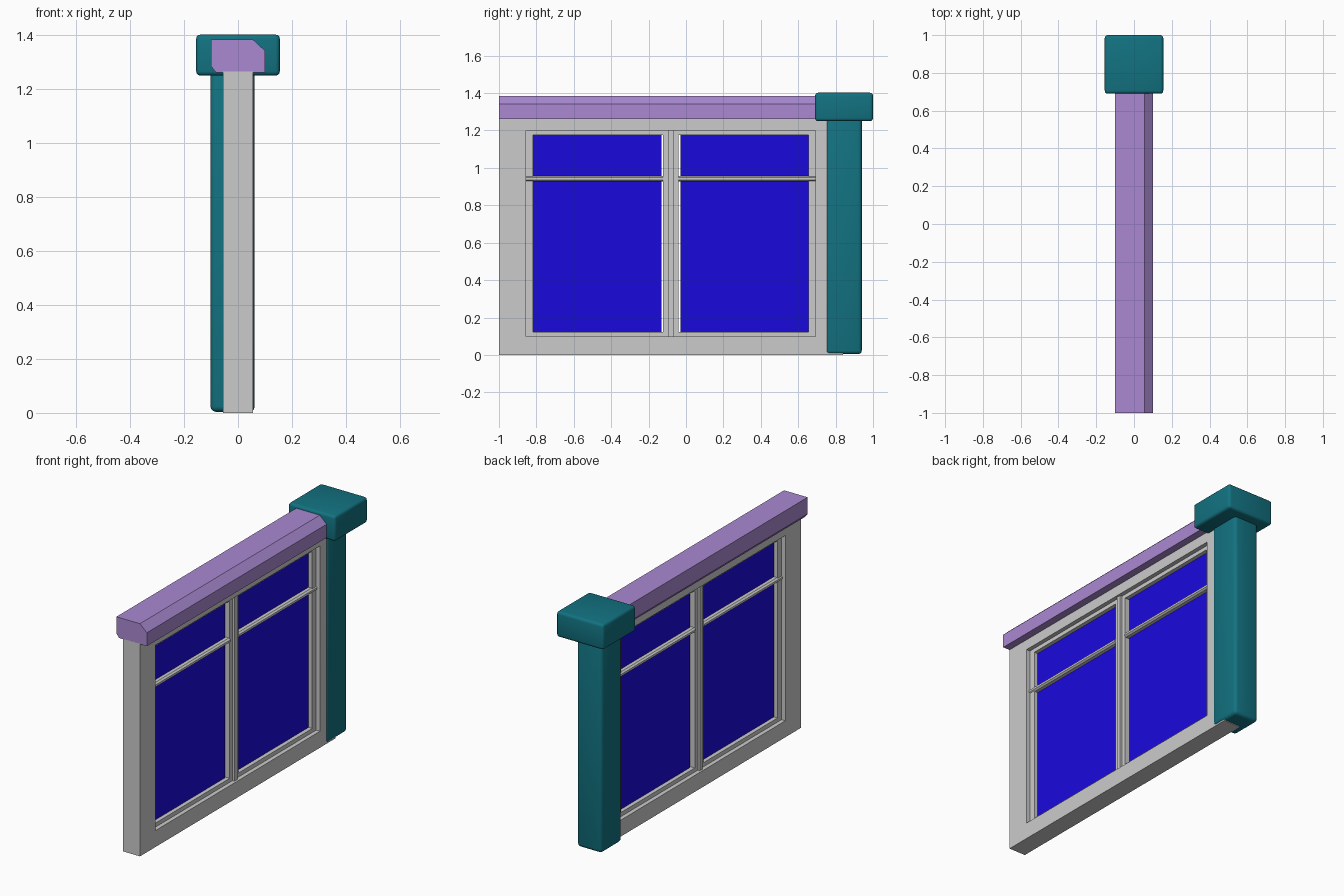
import bpy, bmesh, math

if "Cube" in bpy.data.objects:
    bpy.data.objects.remove(bpy.data.objects["Cube"])


def material(name, rgb):
    m = bpy.data.materials.new(name)
    m.diffuse_color = (*rgb, 1)
    m.use_nodes = True
    m.node_tree.nodes["Principled BSDF"].inputs["Base Color"].default_value = m.diffuse_color
    return m


TEAL = material("teal", (0.006, 0.17, 0.22))
LILAC = material("lilac", (0.40, 0.25, 0.64))
BLUE = material("blue", (0.01, 0.003, 0.72))


def extrude(name, pts, axis, a, b, mat=None, hole=None):
    """Extrude a closed profile along x (pts = y,z) or y (pts = x,z)."""
    def place(p, t):
        return (t, p[0], p[1]) if axis == "x" else (p[0], t, p[1])
    bm = bmesh.new()
    rings = []
    for loop in ([pts, hole] if hole else [pts]):
        rings.append([[bm.verts.new(place(p, t)) for p in loop] for t in (a, b)])
    n = len(pts)
    for lo, hi in rings:
        for i in range(n):
            j = (i + 1) % n
            bm.faces.new((lo[i], lo[j], hi[j], hi[i]))
    for end in (0, 1):
        if hole:
            o, h = rings[0][end], rings[1][end]
            for i in range(n):
                j = (i + 1) % n
                bm.faces.new((o[i], o[j], h[j], h[i]))
        else:
            bm.faces.new(rings[0][end])
    bmesh.ops.recalc_face_normals(bm, faces=bm.faces)
    # merge the coplanar ring quads visually by keeping them flat
    me = bpy.data.meshes.new(name)
    bm.to_mesh(me)
    bm.free()
    ob = bpy.data.objects.new(name, me)
    bpy.context.collection.objects.link(ob)
    if mat:
        me.materials.append(mat)
    return ob


def rect(u0, u1, v0, v1):
    return [(u0, v0), (u1, v0), (u1, v1), (u0, v1)]


def soft_box(name, x, y, z, bevel, mat):
    ob = extrude(name, rect(*y, *z), "x", *x, mat)
    mod = ob.modifiers.new("round", "BEVEL")
    mod.width, mod.segments = bevel, 3
    for p in ob.data.polygons:
        p.use_smooth = True
    return ob


# wall panel with window opening
extrude("wall", rect(-1, 0.84, 0, 1.265), "x", -0.055, 0.055,
        hole=rect(-0.855, 0.692, 0.098, 1.2))

# window frame inside the opening
extrude("window_frame", rect(-0.855, 0.692, 0.098, 1.2), "x", -0.03, 0.03,
        hole=rect(-0.818, 0.655, 0.122, 1.176))

# central mullion with raised strip
extrude("mullion", rect(-0.122, -0.04, 0.098, 1.2), "x", -0.03, 0.03)
extrude("mullion_strip", rect(-0.094, -0.068, 0.098, 1.2), "x", -0.043, 0.043)

# transom bars and panes, one per bay
for side, (y0, y1) in (("left", (-0.855, -0.122)), ("right", (-0.04, 0.692))):
    bar = [(-0.036, 0.936), (-0.026, 0.928), (0.026, 0.928), (0.036, 0.936),
           (0.036, 0.948), (0.026, 0.956), (-0.026, 0.956), (-0.036, 0.948)]
    extrude("transom_" + side, bar, "y", y0, y1)
    extrude("glass_" + side, rect(y0 + 0.01, y1 - 0.01, 0.11, 1.188), "x",
            -0.006, 0.006, BLUE)

# sill rail along the top of the wall
rail = [(-0.082, 1.262), (0.1, 1.262), (0.1, 1.342), (0.055, 1.384),
        (-0.1, 1.384), (-0.1, 1.285)]
extrude("top_rail", rail, "y", -1, 0.84, LILAC)

# corner post and its cap
soft_box("post", (-0.102, 0.062), (0.747, 0.94), (0.004, 1.27), 0.02, TEAL)
soft_box("post_cap", (-0.155, 0.155), (0.69, 1.0), (1.25, 1.402), 0.016, TEAL)
